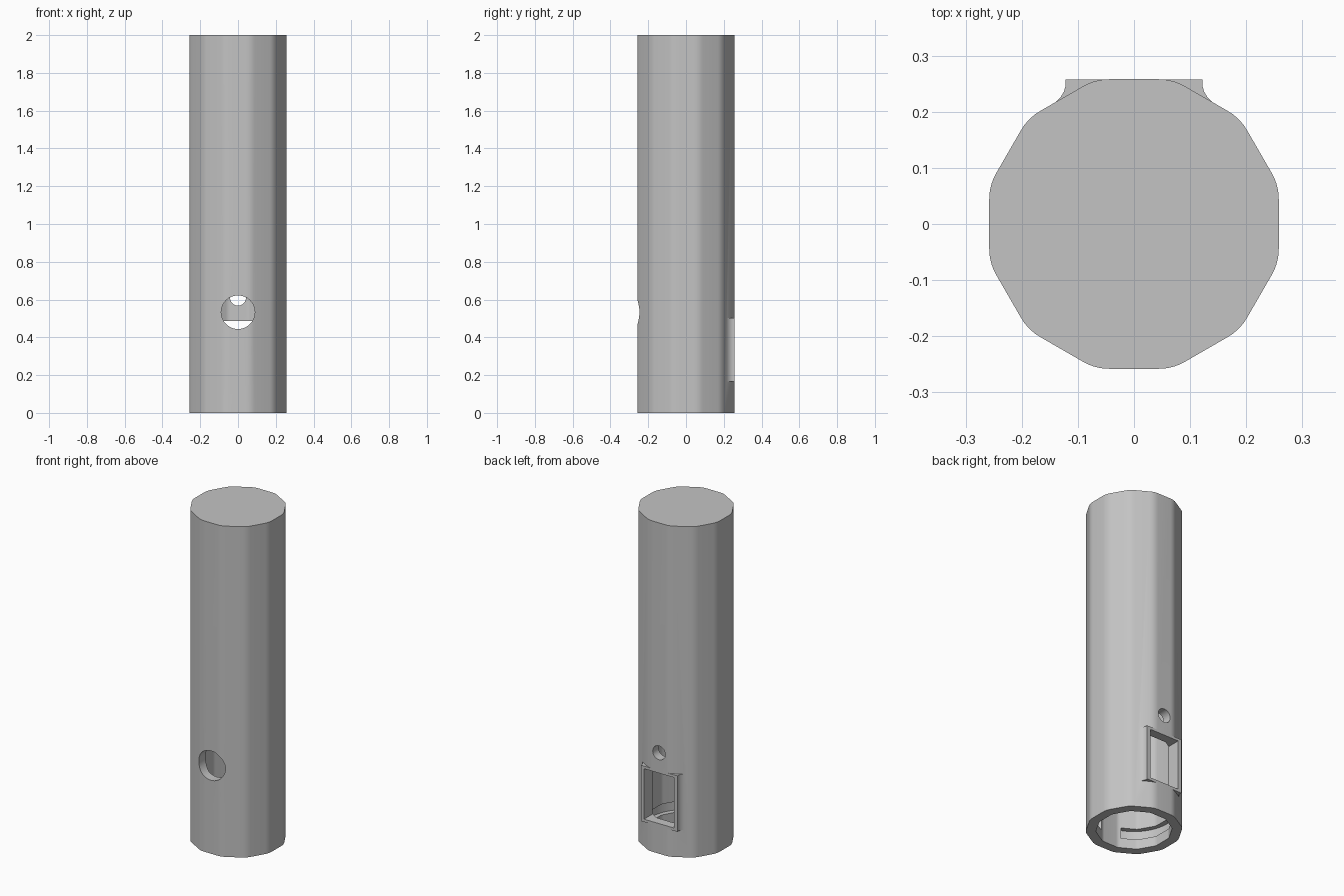
import bpy, bmesh, math
from mathutils import Vector, Matrix

old = bpy.data.objects.get("Cube")
if old:
    bpy.data.objects.remove(old, do_unlink=True)

grey = bpy.data.materials.new("plain_grey")
grey.use_nodes = True
COLOUR = (0.55, 0.55, 0.55, 1)
grey.diffuse_color = COLOUR
grey.node_tree.nodes["Principled BSDF"].inputs["Base Color"].default_value = COLOUR


def prism(name, outline, z0, z1):
    """Extrude a closed xy outline between two heights."""
    bm = bmesh.new()
    base = bm.faces.new([bm.verts.new((x, y, z0)) for x, y in outline])
    top = bmesh.ops.extrude_face_region(bm, geom=[base])["geom"]
    moved = [v for v in top if isinstance(v, bmesh.types.BMVert)]
    bmesh.ops.translate(bm, verts=moved, vec=(0, 0, z1 - z0))
    bmesh.ops.recalc_face_normals(bm, faces=bm.faces)
    mesh = bpy.data.meshes.new(name)
    bm.to_mesh(mesh)
    bm.free()
    mesh.materials.append(grey)
    obj = bpy.data.objects.new(name, mesh)
    bpy.context.collection.objects.link(obj)
    return obj


def rounded_dodecagon(apothem, soft):
    """Twelve flats with softly curved corners."""
    corners = [Vector((math.cos(a), math.sin(a))) * apothem / math.cos(math.pi / 12)
               for a in (math.radians(15 + 30 * i) for i in range(12))]
    points = []
    for i, c in enumerate(corners):
        a = c + (corners[i - 1] - c).normalized() * soft
        b = c + (corners[(i + 1) % 12] - c).normalized() * soft
        for k in range(6):
            t = k / 5
            points.append(a * (1 - t) ** 2 + c * 2 * t * (1 - t) + b * t * t)
    return points


def arc(radius, start, end, steps):
    angles = [math.radians(start + (end - start) * i / steps) for i in range(steps + 1)]
    return [(radius * math.cos(a), radius * math.sin(a)) for a in angles]


def round_hole(name, radius, y0, y1, z):
    """Cylinder lying along y."""
    obj = prism(name, arc(radius, 0, 352.5, 47), -y1, -y0)
    obj.data.transform(Matrix.Translation((0, 0, z)) @ Matrix.Rotation(math.pi / 2, 4, "X"))
    return obj


def combine(target, tool, operation):
    mod = target.modifiers.new(tool.name, "BOOLEAN")
    mod.operation, mod.solver, mod.object = operation, "EXACT", tool
    tool.hide_render = True
    bpy.context.view_layer.objects.active = target
    bpy.ops.object.modifier_apply(modifier=mod.name)
    bpy.data.objects.remove(tool, do_unlink=True)


# Main column
tube = prism("tube_body", rounded_dodecagon(0.258, 0.025), 0, 2)

# Flared window surround, flush with the back flat
flare = [(0.122, 0.2578), (0.122, 0.246), (0.125, 0.236), (0.131, 0.226), (0.145, 0.212)]
side = flare + [(0.14, 0.18)]
surround = prism("window_surround", side + [(-x, y) for x, y in reversed(side)], 0.165, 0.503)
combine(tube, surround, "UNION")

# Hollow interior, open at the bottom
combine(tube, prism("cavity", rounded_dodecagon(0.203, 0.012), -0.1, 1.95), "DIFFERENCE")

# Locking groove near the open end, interrupted by a stop at the front
combine(tube, prism("groove", [(0, 0)] + arc(0.234, -70, 250, 64), 0.06, 0.125), "DIFFERENCE")

# Window opening at the back
window = [(-0.1, 0.1), (0.1, 0.1), (0.1, 0.4), (-0.1, 0.4)]
combine(tube, prism("window_opening", window, 0.182, 0.487), "DIFFERENCE")

# Button hole at the front, small round hole at the back
combine(tube, round_hole("front_hole", 0.089, -0.4, -0.1, 0.533), "DIFFERENCE")
combine(tube, round_hole("back_hole", 0.042, 0.1, 0.4, 0.61), "DIFFERENCE")

# Smooth the curved corners, keep real edges sharp
bpy.ops.object.select_all(action="DESELECT")
tube.select_set(True)
bpy.context.view_layer.objects.active = tube
bpy.ops.object.shade_smooth_by_angle(angle=math.radians(25))
